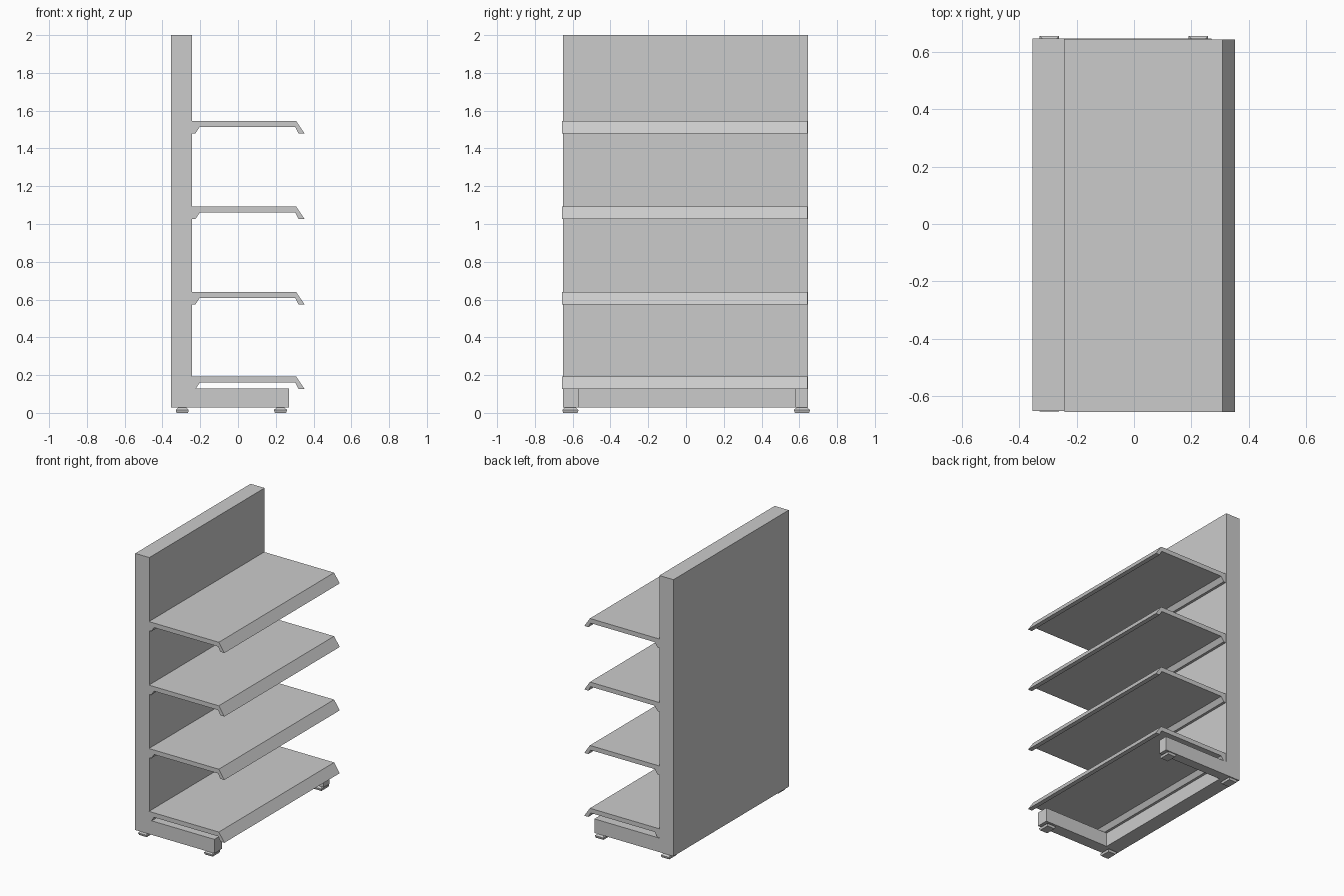
import bpy, bmesh

if "Cube" in bpy.data.objects:
    bpy.data.objects.remove(bpy.data.objects["Cube"])

grey = bpy.data.materials.new("light grey metal")
grey.diffuse_color = (0.6, 0.6, 0.6, 1)
grey.use_nodes = True
grey.node_tree.nodes["Principled BSDF"].inputs["Base Color"].default_value = grey.diffuse_color


def finish(name, bm):
    bmesh.ops.recalc_face_normals(bm, faces=bm.faces[:])
    mesh = bpy.data.meshes.new(name)
    bm.to_mesh(mesh)
    bm.free()
    mesh.materials.append(grey)
    obj = bpy.data.objects.new(name, mesh)
    bpy.context.collection.objects.link(obj)


def extrude_profile(name, points, y0, y1):
    """Extrude an (x, z) outline along y."""
    bm = bmesh.new()
    face = bm.faces.new([bm.verts.new((x, y0, z)) for x, z in points])
    new = bmesh.ops.extrude_face_region(bm, geom=[face])["geom"]
    verts = [v for v in new if isinstance(v, bmesh.types.BMVert)]
    bmesh.ops.translate(bm, vec=(0, y1 - y0, 0), verts=verts)
    finish(name, bm)


def box(name, x0, x1, y0, y1, z0, z1):
    extrude_profile(name, [(x0, z0), (x1, z0), (x1, z1), (x0, z1)], y0, y1)


def foot(name, cx, cy, hx, hy):
    """Rectangular pad with a flared rim and a narrower top."""
    bm = bmesh.new()
    rings = []
    for z, inset in ((0, 0.004), (0.012, 0), (0.016, 0), (0.029, 0.014)):
        a, b = hx - inset, hy - inset
        rings.append([bm.verts.new((cx + sx * a, cy + sy * b, z))
                      for sx, sy in ((-1, -1), (1, -1), (1, 1), (-1, 1))])
    for low, high in zip(rings, rings[1:]):
        for i in range(4):
            j = (i + 1) % 4
            bm.faces.new((low[i], low[j], high[j], high[i]))
    bm.faces.new(rings[0])
    bm.faces.new(rings[-1])
    finish(name, bm)


# Tall back panel
box("back_panel", -0.354, -0.243, -0.652, 0.647, 0.028, 2.0)

# Shelves: flat board, sloped front lip, rear support rail
shelf = [(-0.243, 0), (0.308, 0), (0.352, -0.065), (0.320, -0.065),
         (0.303, -0.032), (-0.203, -0.032), (-0.225, -0.065), (-0.243, -0.065)]
for i, top in enumerate((0.192, 0.640, 1.092, 1.545)):
    extrude_profile(f"shelf_{i + 1}", [(x, top + z) for x, z in shelf], -0.656, 0.643)

# Base legs reaching forward at both ends
for side, y0, y1 in (("left", -0.652, -0.568), ("right", 0.58, 0.647)):
    box(f"base_leg_{side}", -0.243, 0.27, y0, y1, 0.028, 0.128)

# Four levelling feet
for side, cy in (("left", -0.612), ("right", 0.614)):
    for end, cx in (("back", -0.295), ("front", 0.225)):
        foot(f"foot_{end}_{side}", cx, cy, 0.034, 0.042)
